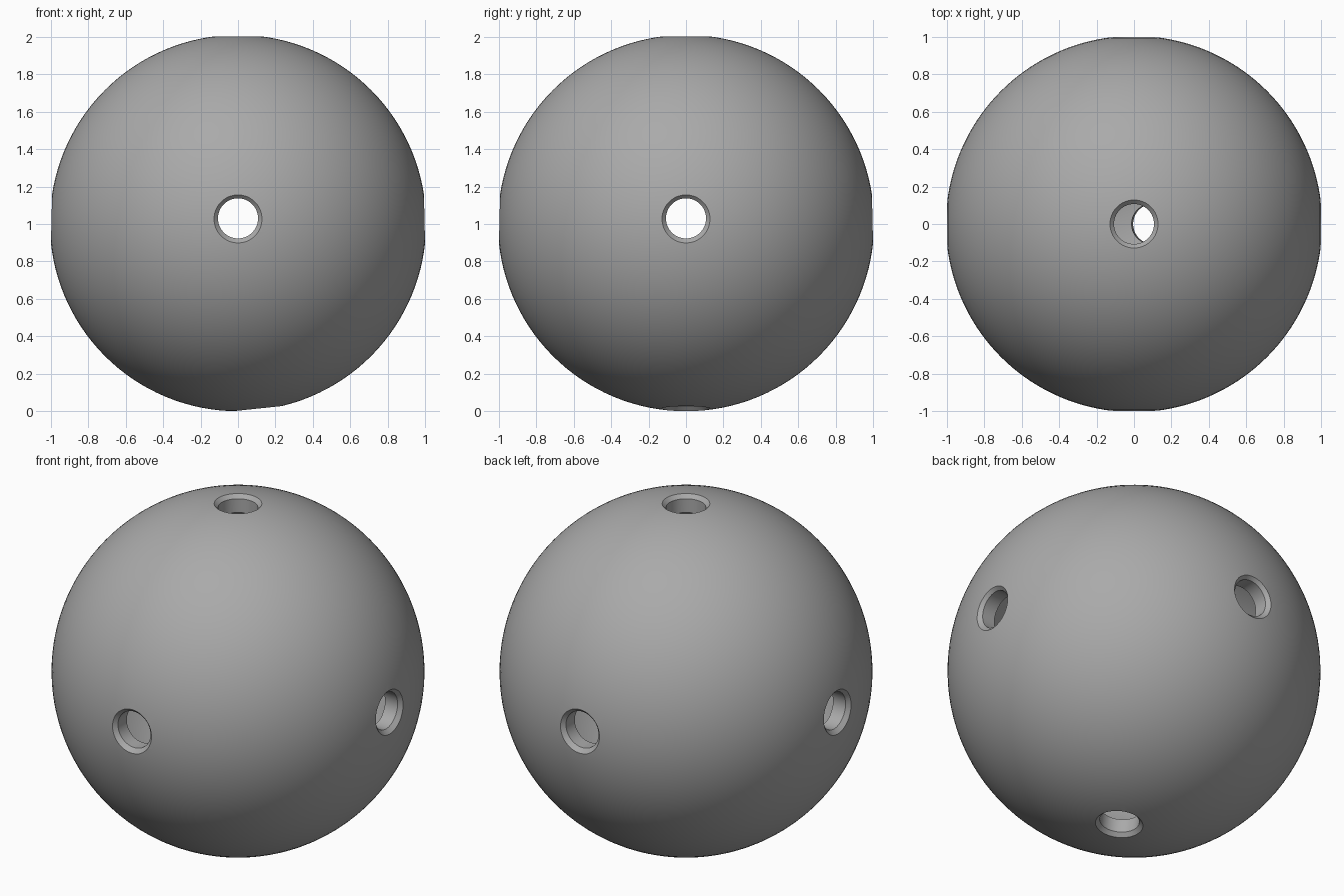
import bpy, bmesh, math
from mathutils import Matrix, Vector

cube = bpy.data.objects.get("Cube")
if cube:
    bpy.data.objects.remove(cube, do_unlink=True)

RADIUS = 1.005
INNER = 0.9
BORE = 0.107
CENTRE = Vector((0, 0, RADIUS))
SIDE_Z = 1.03


def make_object(name, bm):
    bmesh.ops.recalc_face_normals(bm, faces=bm.faces)
    mesh = bpy.data.meshes.new(name)
    bm.to_mesh(mesh)
    bm.free()
    obj = bpy.data.objects.new(name, mesh)
    bpy.context.collection.objects.link(obj)
    return obj


def make_ball(name, radius, segments):
    bm = bmesh.new()
    bmesh.ops.create_uvsphere(bm, u_segments=segments, v_segments=segments // 2,
                              radius=radius, matrix=Matrix.Translation(CENTRE))
    return make_object(name, bm)


def make_bore(name, origin, direction):
    """Round cutter that flares outward to leave a chamfered rim."""
    profile = [(0, 0.7), (BORE, 0.7), (BORE, 0.975), (BORE + 0.06, 1.035), (0, 1.035)]
    bm = bmesh.new()
    verts = [bm.verts.new((r, 0, d)) for r, d in profile]
    edges = [bm.edges.new(pair) for pair in zip(verts, verts[1:])]
    bmesh.ops.spin(bm, geom=verts + edges, axis=(0, 0, 1), cent=(0, 0, 0),
                   angle=math.tau, steps=64)
    bmesh.ops.remove_doubles(bm, verts=bm.verts, dist=0.0001)
    turn = Vector((0, 0, 1)).rotation_difference(direction).to_matrix().to_4x4()
    bmesh.ops.transform(bm, matrix=Matrix.Translation(origin) @ turn, verts=bm.verts)
    return make_object(name, bm)


# Hollow ball
shell = make_ball("hollow_ball", RADIUS, 128)
cutters = [make_ball("cavity_cutter", INNER, 96)]

# Four side holes, a top hole and a slightly tilted bottom hole
side_origin = Vector((0, 0, SIDE_Z))
for name, direction in (("front", (0, -1, 0)), ("back", (0, 1, 0)),
                        ("left", (1, 0, 0)), ("right", (-1, 0, 0))):
    cutters.append(make_bore(name + "_hole_cutter", side_origin, Vector(direction)))
cutters.append(make_bore("top_hole_cutter", CENTRE, Vector((0, 0, 1))))
tilt = math.radians(6)
cutters.append(make_bore("bottom_hole_cutter", CENTRE,
                         Vector((math.sin(tilt), 0, -math.cos(tilt)))))

for cutter in cutters:
    cutter.hide_render = True
    cut = shell.modifiers.new(cutter.name, 'BOOLEAN')
    cut.operation = 'DIFFERENCE'
    cut.solver = 'EXACT'
    cut.object = cutter

# Bake the cuts and drop the cutters
graph = bpy.context.evaluated_depsgraph_get()
baked = bpy.data.meshes.new_from_object(shell.evaluated_get(graph))
shell.modifiers.clear()
shell.data = baked
for cutter in cutters:
    bpy.data.objects.remove(cutter, do_unlink=True)

# Plain grey finish
grey = bpy.data.materials.new("plain_grey")
grey.use_nodes = True
colour = (0.4, 0.4, 0.4, 1)
grey.diffuse_color = colour
grey.node_tree.nodes["Principled BSDF"].inputs["Base Color"].default_value = colour
shell.data.materials.clear()
shell.data.materials.append(grey)

# Smooth surfaces with crisp hole rims
bpy.ops.object.select_all(action='DESELECT')
shell.select_set(True)
bpy.context.view_layer.objects.active = shell
bpy.ops.object.shade_smooth_by_angle(angle=math.radians(25))
